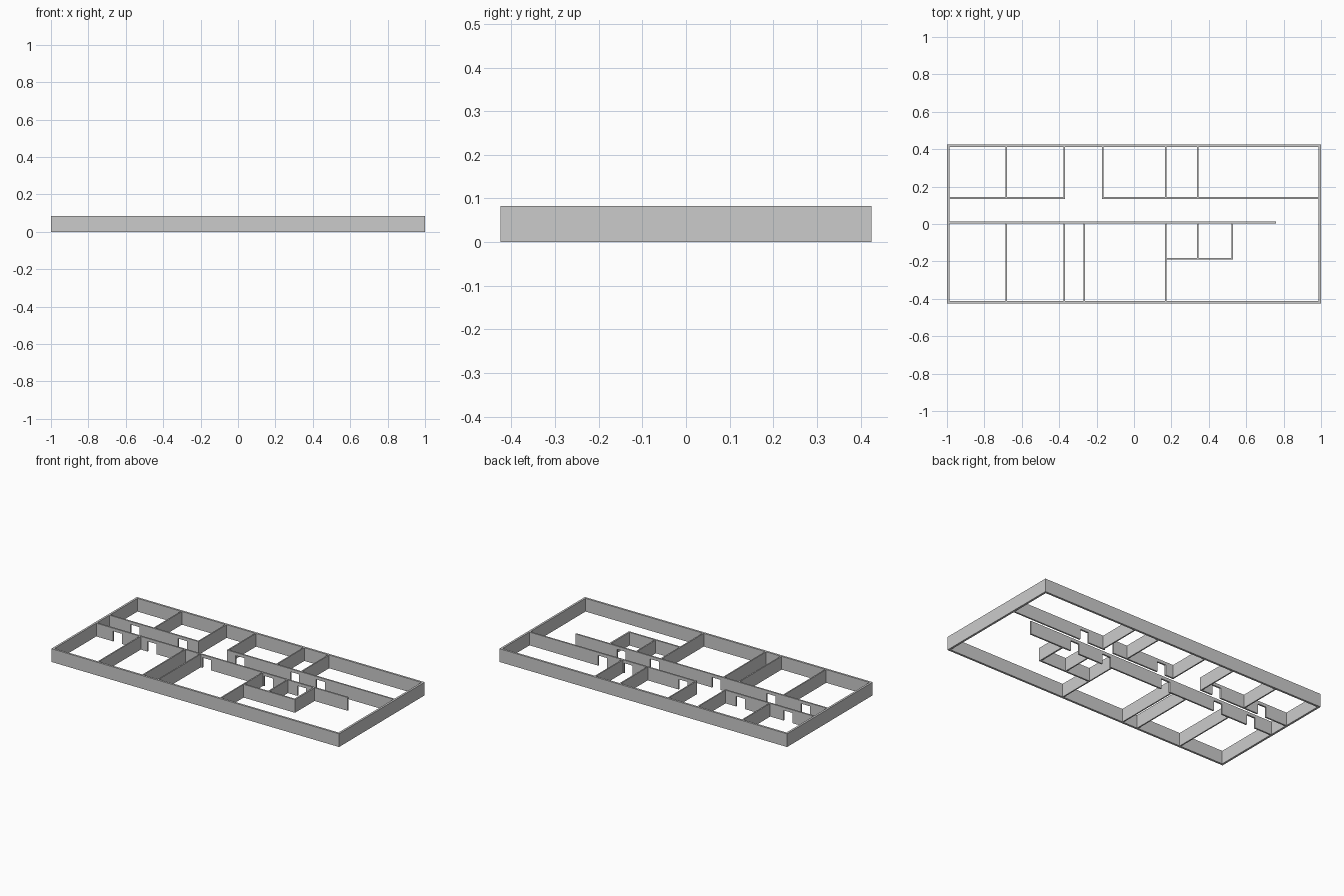
import bpy, bmesh

if "Cube" in bpy.data.objects:
    bpy.data.objects.remove(bpy.data.objects["Cube"])

H = 0.083        # wall height
DOOR_H = 0.064   # door opening height
DOOR_W = 0.06
T = 0.010        # inner wall thickness


def make_object(name, bm):
    bmesh.ops.recalc_face_normals(bm, faces=bm.faces)
    mesh = bpy.data.meshes.new(name)
    bm.to_mesh(mesh)
    bm.free()
    ob = bpy.data.objects.new(name, mesh)
    bpy.context.collection.objects.link(ob)
    return ob


def extrude_profile(name, pts, direction):
    bm = bmesh.new()
    face = bm.faces.new([bm.verts.new(p) for p in pts])
    geom = bmesh.ops.extrude_face_region(bm, geom=[face])["geom"]
    bmesh.ops.translate(bm, vec=direction,
                        verts=[g for g in geom if isinstance(g, bmesh.types.BMVert)])
    return make_object(name, bm)


def wall_x(name, x0, x1, y, doors=()):
    """Wall along x; its elevation outline is notched at every door."""
    pts = [(x0, 0)]
    for d in doors:
        a, b = d - DOOR_W / 2, d + DOOR_W / 2
        pts += [(a, 0), (a, DOOR_H), (b, DOOR_H), (b, 0)]
    pts += [(x1, 0), (x1, H), (x0, H)]
    return extrude_profile(name, [(x, y - T / 2, z) for x, z in pts], (0, T, 0))


def wall_y(name, x, y0, y1, t=0.008):
    a, b = x - t / 2, x + t / 2
    return extrude_profile(name, [(a, y0, 0), (b, y0, 0), (b, y1, 0), (a, y1, 0)], (0, 0, H))


# Outer wall ring
def outer_ring(w, d, t):
    bm = bmesh.new()
    loops = []
    for i in (0, t):
        for z in (0, H):
            loops.append([bm.verts.new((sx * (w - i), sy * (d - i), z))
                          for sx, sy in ((-1, -1), (1, -1), (1, 1), (-1, 1))])
    ob, ot, ib, it = loops
    for k in range(4):
        n = (k + 1) % 4
        for p, q in ((ob, ot), (ot, it), (it, ib), (ib, ob)):
            bm.faces.new((p[k], p[n], q[n], q[k]))
    return make_object("outer_wall", bm)


outer_ring(1.0, 0.425, 0.013)

# Corridor walls with door openings
wall_x("corridor_wall_back_left", -0.99, -0.368, 0.139, (-0.81, -0.48))
wall_x("corridor_wall_back_right", -0.172, 0.99, 0.139, (-0.08, 0.30, 0.48))
wall_x("corridor_wall_front", -0.99, 0.76, 0.008, (-0.84, -0.60, -0.22, 0.21, 0.44))

# Back room partitions
for i, x in enumerate((-0.682, -0.372, -0.167, 0.169, 0.341)):
    wall_y(f"back_partition_{i + 1}", x, 0.138, 0.415)

# Front room partitions
for i, x in enumerate((-0.682, -0.372, -0.265, 0.169)):
    wall_y(f"front_partition_{i + 1}", x, -0.415, 0.008)

# Small closets on the front side
wall_y("closet_divider", 0.341, -0.186, 0.008)
wall_y("closet_end_wall", 0.525, -0.191, 0.008, 0.010)
wall_x("closet_front_wall", 0.169, 0.53, -0.186)
